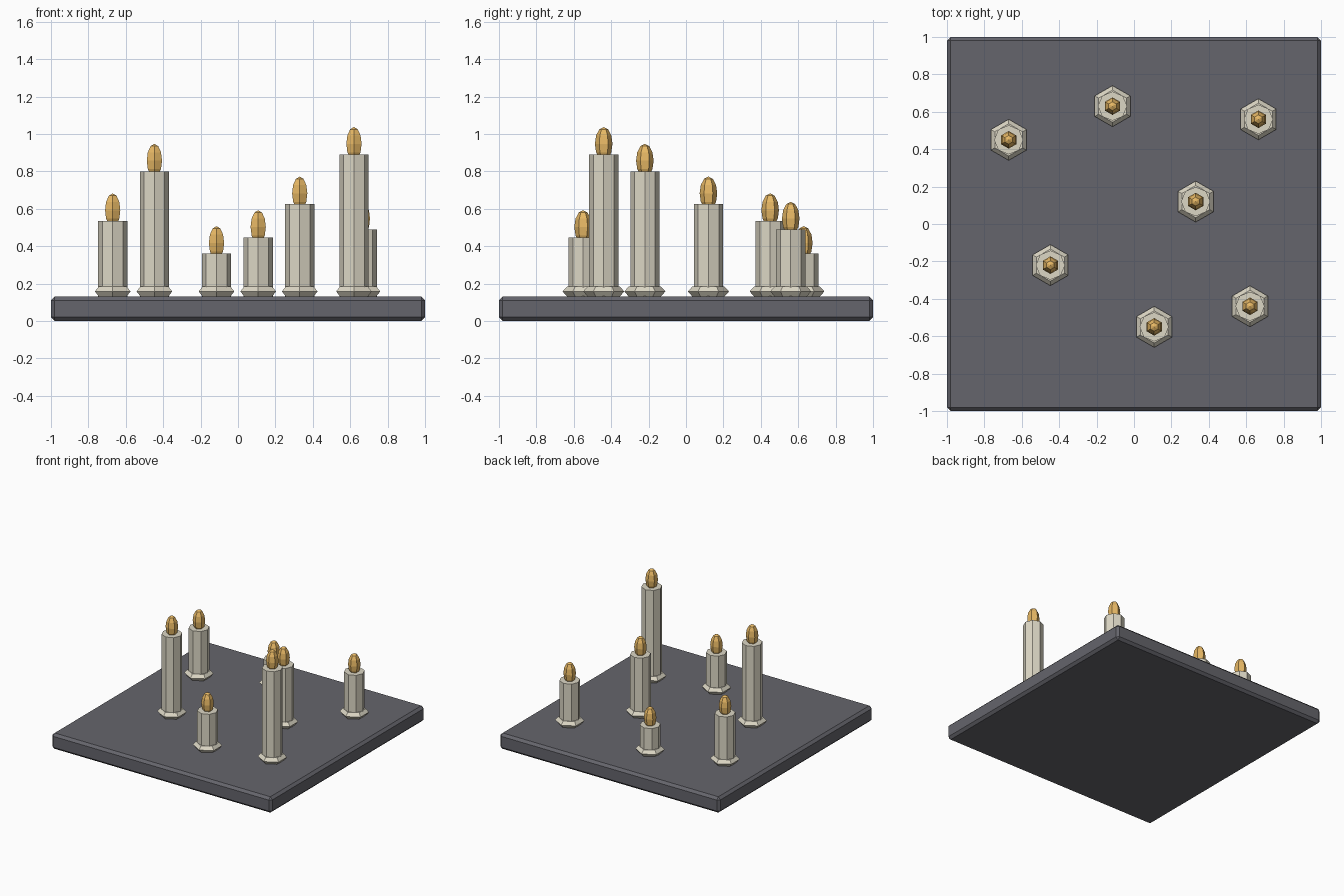
import bpy, bmesh, math
from mathutils import Matrix, Vector

if "Cube" in bpy.data.objects:
    bpy.data.objects.remove(bpy.data.objects["Cube"])


def material(name, color):
    m = bpy.data.materials.new(name)
    m.diffuse_color = (*color, 1)
    m.use_nodes = True
    m.node_tree.nodes["Principled BSDF"].inputs["Base Color"].default_value = m.diffuse_color
    return m


STONE = material("dark_stone", (0.13, 0.13, 0.15))
WAX = material("ivory_wax", (0.72, 0.68, 0.56))
FLAME = material("amber_flame", (0.80, 0.48, 0.13))


def finish(name, bm, mat, loc=(0, 0, 0)):
    bmesh.ops.recalc_face_normals(bm, faces=bm.faces)
    me = bpy.data.meshes.new(name)
    bm.to_mesh(me)
    bm.free()
    me.materials.append(mat)
    ob = bpy.data.objects.new(name, me)
    ob.location = loc
    bpy.context.collection.objects.link(ob)
    return ob


def lathe(name, profile, sides, mat, loc, turn=0.0):
    # faceted solid of revolution from (radius, height) points, capped at both ends
    bm = bmesh.new()
    rings = []
    for r, z in profile:
        n = 1 if r == 0 else sides
        rings.append([bm.verts.new((r * math.cos(turn + math.tau * i / sides),
                                    r * math.sin(turn + math.tau * i / sides), z))
                      for i in range(n)])
    for a, b in zip(rings, rings[1:]):
        for i in range(sides):
            j = (i + 1) % sides
            quad = [a[i % len(a)], a[j % len(a)], b[j % len(b)], b[i % len(b)]]
            bm.faces.new(list(dict.fromkeys(quad)))
    for ring in (rings[0], rings[-1]):
        if len(ring) > 1:
            bm.faces.new(ring)
    return finish(name, bm, mat, loc)


# Chamfered base slab
BASE_TOP = 0.13
bm = bmesh.new()
bmesh.ops.create_cube(bm, size=1)
bmesh.ops.scale(bm, vec=(2, 2, BASE_TOP), verts=bm.verts)
bmesh.ops.translate(bm, vec=(0, 0, BASE_TOP / 2), verts=bm.verts)
bmesh.ops.bevel(bm, geom=bm.edges[:], offset=0.02, segments=1, affect='EDGES')
finish("base_slab", bm, STONE)

# Candles: x, y, height of wax top
candles = [(-0.67, 0.45, 0.535), (-0.115, 0.63, 0.36), (0.665, 0.56, 0.49),
           (0.33, 0.12, 0.625), (-0.447, -0.22, 0.80), (0.108, -0.55, 0.445),
           (0.62, -0.44, 0.89)]
POINT_Y = math.pi / 2

for k, (x, y, top) in enumerate(candles, 1):
    # Octagonal wax column
    lathe(f"candle_{k}", [(0.078, BASE_TOP), (0.078, top)], 8, WAX, (x, y, 0))
    # Hexagonal foot ring
    lathe(f"foot_ring_{k}", [(0.085, BASE_TOP), (0.11, 0.158), (0.086, 0.184)],
          6, WAX, (x, y, 0), POINT_Y)
    # Six-sided flame
    arc = [(0.047 * math.sin(math.pi * i / 6) if 0 < i < 6 else 0,
            -0.09 * math.cos(math.pi * i / 6)) for i in range(7)]
    lathe(f"flame_{k}", arc, 6, FLAME, (x, y, top + 0.057), POINT_Y)
